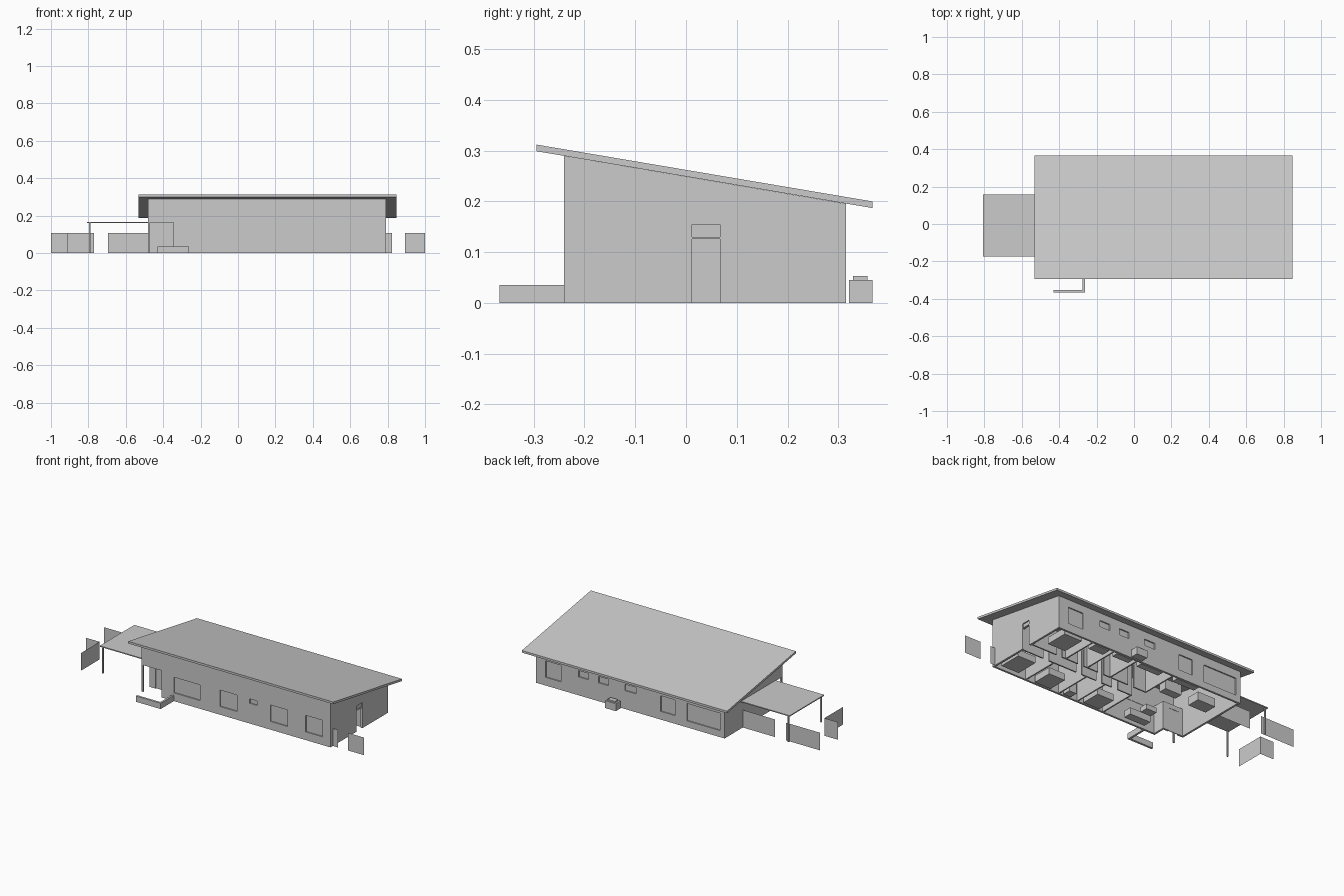
import bpy, bmesh

if "Cube" in bpy.data.objects:
    bpy.data.objects.remove(bpy.data.objects["Cube"])


def mesh_object(name, verts, faces):
    me = bpy.data.meshes.new(name)
    me.from_pydata(verts, [], faces)
    bm = bmesh.new()
    bm.from_mesh(me)
    bmesh.ops.recalc_face_normals(bm, faces=bm.faces)
    bm.to_mesh(me)
    bm.free()
    ob = bpy.data.objects.new(name, me)
    bpy.context.collection.objects.link(ob)
    return ob


def prism(name, profile, x0, x1):
    """Extrude a (y, z) profile along x."""
    n = len(profile)
    verts = [(x, y, z) for x in (x0, x1) for y, z in profile]
    faces = [tuple(range(n)), tuple(range(n, 2 * n))]
    faces += [(i, (i + 1) % n, n + (i + 1) % n, n + i) for i in range(n)]
    return mesh_object(name, verts, faces)


def box(name, x0, x1, y0, y1, z0, z1):
    return prism(name, [(y0, z0), (y1, z0), (y1, z1), (y0, z1)], x0, x1)


def panel(name, a, b, z1):
    """Thin upright sheet between two ground points."""
    return mesh_object(name, [(*a, 0), (*b, 0), (*b, z1), (*a, z1)], [(0, 1, 2, 3)])


def cut(ob, cutter):
    mod = ob.modifiers.new("cut", 'BOOLEAN')
    mod.operation = 'DIFFERENCE'
    mod.solver = 'EXACT'
    mod.object = cutter
    bpy.context.view_layer.objects.active = ob
    bpy.ops.object.modifier_apply(modifier=mod.name)
    bpy.data.objects.remove(cutter)


X0, X1, Y0, Y1 = -0.48, 0.79, -0.24, 0.315
T = 0.012                      # outer wall thickness
PX, PY, PZ = -0.345, -0.165, 0.163   # porch recess


def under(y):
    """Height of the roof underside."""
    return 0.299 - (y + 0.295) * 0.1697


# Mono-pitch roof
prism("roof", [(-0.295, 0.299), (0.367, 0.187), (0.367, 0.2), (-0.295, 0.312)], -0.533, 0.847)

# Outer walls: hollow shell following the roof slope
walls = prism("outer_walls", [(Y0, 0), (Y1, 0), (Y1, under(Y1)), (Y0, under(Y0))], X0, X1)
cut(walls, box("cutter", X0 + T, X1 - T, Y0 + T, Y1 - T, -0.1, 0.5))

# Porch recess at the front left corner
cut(walls, box("cutter", X0 - 0.1, PX, Y0 - 0.1, PY, -0.1, PZ))
back = box("porch_back_wall", X0 + T, PX, PY, PY + T, 0, PZ)
cut(back, box("cutter", -0.44, -0.375, PY - 0.1, PY + 0.1, -0.1, 0.14))
box("porch_side_wall", PX, PX + T, Y0 + T, PY + T, 0, PZ)
box("porch_ceiling", X0 + T, PX + T, Y0 + T, PY + T, PZ, PZ + 0.005)
box("front_door", -0.44, -0.375, PY + 0.006, PY + 0.01, 0, 0.14)
box("porch_post", X0, X0 + 0.01, Y0, Y0 + 0.01, 0, PZ)

# Windows: recessed panes in openings (x0, x1, z0, z1)
front_windows = [(-0.264, -0.088, 0.05, 0.145), (0.047, 0.163, 0.05, 0.15), (0.246, 0.296, 0.123, 0.15),
                 (0.386, 0.5, 0.05, 0.15), (0.623, 0.738, 0.05, 0.15)]
back_windows = [(0.62, 0.724, 0.05, 0.15), (0.434, 0.502, 0.112, 0.15), (0.3, 0.367, 0.112, 0.15),
                (0.117, 0.19, 0.112, 0.15), (-0.145, -0.05, 0.05, 0.145), (-0.45, -0.226, 0.04, 0.145)]
for side, y, s, wins in (("front", Y0, 1, front_windows), ("back", Y1, -1, back_windows)):
    for i, (a, b, c, d) in enumerate(wins):
        cut(walls, box("cutter", a, b, y - 0.03, y + 0.03, c, d))
        box(f"{side}_window_{i + 1}", a, b, *sorted((y + s * 0.007, y + s * 0.01)), c, d)

# Side doorway with a transom above
cut(walls, box("cutter", X1 - 0.05, X1 + 0.05, 0.012, 0.067, -0.1, 0.155))
box("side_transom", X1 - 0.01, X1 - 0.007, 0.012, 0.067, 0.13, 0.155)
box("side_transom_bar", X1 - T, X1, 0.012, 0.067, 0.126, 0.13)

# Inner partitions: corridor walls with door gaps, then cross walls
H, P = 0.187, 0.008
for y, runs in ((0.0, [(0.02, 0.12), (0.16, 0.23), (0.27, 0.37), (0.41, 0.6), (0.64, 0.778)]),
                (0.075, [(-0.02, 0.07), (0.11, 0.28), (0.32, 0.42), (0.46, 0.57), (0.61, 0.778)])):
    for a, b in runs:
        box("corridor_wall", a, b, y, y + P, 0, H)
for x in (0.02, 0.2, 0.33, 0.56):
    box("front_partition", x, x + P, Y0 + T, 0.0, 0, H)
for x in (-0.02, 0.23, 0.39, 0.54):
    box("back_partition", x, x + P, 0.075, Y1 - T, 0, H)

# Furniture (x0, x1, y0, y1, height)
furniture = {
    "bed_front_right": (0.64, 0.76, -0.2, -0.06, 0.04), "bed_front_middle": (0.4, 0.51, -0.22, -0.1, 0.04),
    "bed_front_left": (0.06, 0.17, -0.22, -0.1, 0.04), "bed_back": (0.6, 0.72, 0.14, 0.28, 0.04),
    "bath_tub": (0.42, 0.52, 0.24, 0.295, 0.04), "wash_stand": (0.26, 0.31, -0.22, -0.17, 0.06),
    "laundry_bench": (0.26, 0.37, 0.26, 0.3, 0.06), "pantry_shelf": (0.05, 0.2, 0.26, 0.3, 0.06),
    "kitchen_counter": (-0.2, -0.05, 0.26, 0.3, 0.06), "kitchen_island": (-0.18, -0.07, 0.13, 0.18, 0.06),
    "dining_table": (-0.4, -0.28, 0.12, 0.2, 0.05), "sofa": (-0.24, -0.1, -0.2, -0.15, 0.04),
    "coffee_table": (-0.2, -0.13, -0.1, -0.05, 0.03)}
for name, (a, b, c, d, h) in furniture.items():
    box(name, a, b, c, d, 0, h)

# Carport roof and posts
box("carport_roof", -0.807, X0, -0.175, 0.157, 0.16, 0.166)
for y in (-0.17, 0.145):
    box("carport_post", -0.797, -0.789, y, y + 0.008, 0, 0.16)

# L-shaped planter wall in front
box("planter_wall_long", -0.43, -0.263, -0.367, -0.354, 0, 0.035)
box("planter_wall_short", -0.275, -0.263, -0.354, Y0, 0, 0.035)

# Outdoor unit behind the house
box("outdoor_unit", 0.215, 0.287, 0.321, 0.367, 0, 0.045)
box("outdoor_unit_cap", 0.226, 0.276, 0.329, 0.358, 0.045, 0.053)

# Thin fence panels
for a, b in (((-1, 0.14), (-0.77, 0.14)), ((-0.695, 0.14), (-0.48, 0.14)), ((-1, -0.03), (-0.91, -0.03)),
             ((-0.91, -0.03), (-0.91, -0.21)), ((0.79, -0.217), (0.823, -0.217)), ((0.893, -0.217), (1, -0.217))):
    panel("fence_panel", a, b, 0.107)
